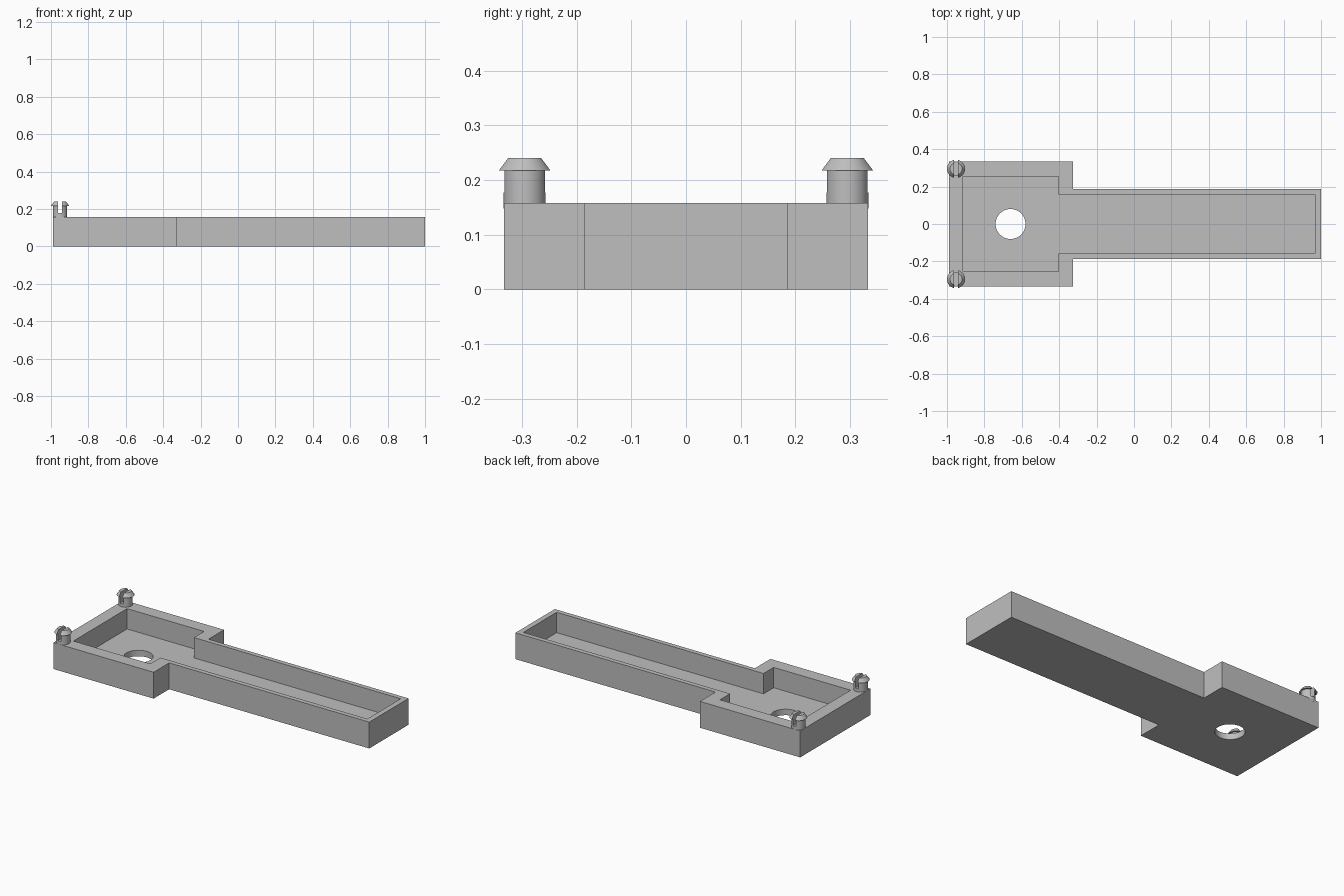
import bpy, bmesh, math
from mathutils import Vector

if "Cube" in bpy.data.objects:
    bpy.data.objects.remove(bpy.data.objects["Cube"], do_unlink=True)

grey = bpy.data.materials.new("grey plastic")
grey.use_nodes = True
COLOUR = (0.52, 0.52, 0.52, 1)
grey.diffuse_color = COLOUR
grey.node_tree.nodes["Principled BSDF"].inputs["Base Color"].default_value = COLOUR

HEIGHT, FLOOR = 0.158, 0.036
PEG_X, PEG_Y, PEG_R = -0.9515, 0.295, 0.0385


def new_object(name, bm):
    bmesh.ops.recalc_face_normals(bm, faces=bm.faces[:])
    mesh = bpy.data.meshes.new(name)
    bm.to_mesh(mesh)
    bm.free()
    mesh.materials.append(grey)
    obj = bpy.data.objects.new(name, mesh)
    bpy.context.collection.objects.link(obj)
    return obj


def t_prism(name, x0, x1, x2, wide, narrow, z0, z1):
    """Wide block stepping down to a narrow arm, mirrored about y = 0."""
    half = [(x0, wide), (x1, wide), (x1, narrow), (x2, narrow)]
    outline = [(x, -y) for x, y in half] + half[::-1]
    bm = bmesh.new()
    face = bm.faces.new([bm.verts.new((x, y, z0)) for x, y in outline])
    top = bmesh.ops.extrude_face_region(bm, geom=[face])["geom"]
    verts = [v for v in top if isinstance(v, bmesh.types.BMVert)]
    bmesh.ops.translate(bm, verts=verts, vec=(0, 0, z1 - z0))
    return new_object(name, bm)


def lathe(name, profile, centre, steps=48):
    """Revolve a closed (radius, z) profile about a vertical axis."""
    bm = bmesh.new()
    verts = [bm.verts.new((r, 0, z)) for r, z in profile]
    edges = [bm.edges.new(pair) for pair in zip(verts, verts[1:])]
    bmesh.ops.spin(bm, geom=verts + edges, cent=(0, 0, 0), axis=(0, 0, 1),
                   angle=math.tau, steps=steps)
    bmesh.ops.remove_doubles(bm, verts=bm.verts[:], dist=1e-5)
    bmesh.ops.translate(bm, verts=bm.verts[:], vec=Vector(centre))
    return new_object(name, bm)


def box(name, size, centre):
    bm = bmesh.new()
    bmesh.ops.create_cube(bm, size=1)
    bmesh.ops.scale(bm, verts=bm.verts[:], vec=size)
    bmesh.ops.translate(bm, verts=bm.verts[:], vec=centre)
    return new_object(name, bm)


def cut(obj, cutter):
    cutter.hide_render = True
    mod = obj.modifiers.new("cut", "BOOLEAN")
    mod.operation, mod.solver, mod.object = "DIFFERENCE", "EXACT", cutter
    bpy.context.view_layer.objects.active = obj
    bpy.ops.object.modifier_apply(modifier=mod.name)
    bpy.data.objects.remove(cutter, do_unlink=True)


def smooth(obj):
    bpy.ops.object.select_all(action="DESELECT")
    obj.select_set(True)
    bpy.context.view_layer.objects.active = obj
    bpy.ops.object.shade_smooth_by_angle(angle=math.radians(25))


# Open tray with a round hole through its floor
tray = t_prism("tray", -0.99, -0.326, 1.0, 0.333, 0.186, 0, HEIGHT)
cut(tray, t_prism("cavity_cutter", -0.913, -0.403, 0.968, 0.254, 0.158, FLOOR, 0.3))
cut(tray, lathe("hole_cutter", [(0, -0.1), (0.08, -0.1), (0.08, 0.1), (0, 0.1)],
                (-0.66, 0, 0)))
smooth(tray)

# Split snap pegs on the two end corners
peg_profile = [(0, HEIGHT - 0.01), (PEG_R, HEIGHT - 0.01), (PEG_R, 0.217),
               (0.0485, 0.217), (0.032, 0.24), (0, 0.24)]
for side, sign in (("left", 1), ("right", -1)):
    peg = lathe(side + "_snap_peg", peg_profile, (PEG_X, sign * PEG_Y, 0))
    cut(peg, box("slot_cutter", (0.021, 0.2, 0.2), (PEG_X, sign * PEG_Y, 0.277)))
    smooth(peg)
